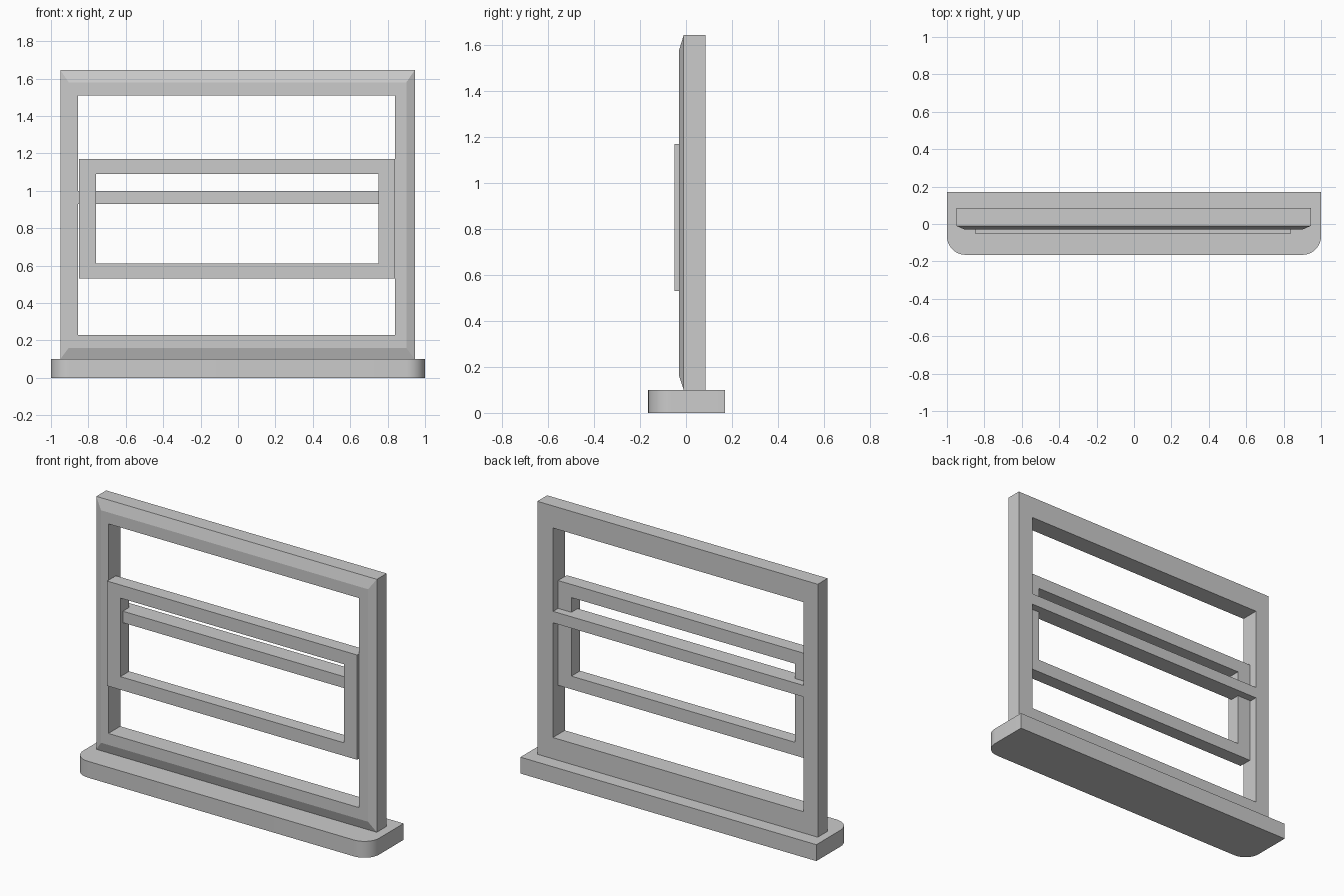
import bpy, bmesh, math

if "Cube" in bpy.data.objects:
    bpy.data.objects.remove(bpy.data.objects["Cube"])


def make_object(name, bm):
    bmesh.ops.recalc_face_normals(bm, faces=bm.faces)
    mesh = bpy.data.meshes.new(name)
    bm.to_mesh(mesh)
    bm.free()
    ob = bpy.data.objects.new(name, mesh)
    bpy.context.collection.objects.link(ob)
    return ob


def ring(name, loops):
    """Rectangular ring swept through loops of (x0, x1, z0, z1, y)."""
    bm = bmesh.new()
    rows = [[bm.verts.new((x, y, z)) for x, z in
             ((x0, z0), (x1, z0), (x1, z1), (x0, z1))]
            for x0, x1, z0, z1, y in loops]
    for a, b in zip(rows, rows[1:] + rows[:1]):
        for i in range(4):
            j = (i + 1) % 4
            bm.faces.new((a[i], a[j], b[j], b[i]))
    return make_object(name, bm)


def box(name, x0, x1, y0, y1, z0, z1):
    bm = bmesh.new()
    bmesh.ops.create_cube(bm, size=1)
    for v in bm.verts:
        v.co = (x0 if v.co.x < 0 else x1,
                y0 if v.co.y < 0 else y1,
                z0 if v.co.z < 0 else z1)
    return make_object(name, bm)


# Sill: plan outline with rounded front corners, extruded up
R, FRONT, BACK, HEIGHT = 0.1, -0.165, 0.17, 0.1
corner = [(1 - R + R * math.sin(math.radians(a)), FRONT + R - R * math.cos(math.radians(a)))
          for a in range(0, 91, 10)]
right = corner + [(1, BACK)]
outline = right + [(-x, y) for x, y in reversed(right)]
bm = bmesh.new()
base = bm.faces.new([bm.verts.new((x, y, 0)) for x, y in outline])
top = bmesh.ops.extrude_face_region(bm, geom=[base], use_keep_orig=True)["geom"]
bmesh.ops.translate(bm, vec=(0, 0, HEIGHT),
                    verts=[g for g in top if isinstance(g, bmesh.types.BMVert)])
sill = make_object("sill", bm)

# Outer frame with a shallow chamfer around its front edge
ring("outer_frame", [
    (-0.95, 0.945, 0.1, 1.645, 0.085),
    (-0.95, 0.945, 0.1, 1.645, -0.01),
    (-0.905, 0.9, 0.16, 1.58, -0.03),
    (-0.855, 0.84, 0.23, 1.51, -0.03),
    (-0.855, 0.84, 0.23, 1.51, 0.085),
])

# Sliding sash, standing slightly proud of the frame
ring("sash", [
    (-0.85, 0.84, 0.53, 1.17, 0.035),
    (-0.85, 0.84, 0.53, 1.17, -0.05),
    (-0.76, 0.75, 0.61, 1.09, -0.05),
    (-0.76, 0.75, 0.61, 1.09, 0.035),
])

# Cross rail behind the sash, spanning the frame opening
box("cross_rail", -0.857, 0.842, -0.025, 0.083, 0.93, 1.0)

# Smooth only the rounded sill corners
bpy.context.view_layer.objects.active = sill
sill.select_set(True)
bpy.ops.object.shade_smooth_by_angle(angle=math.radians(30))
